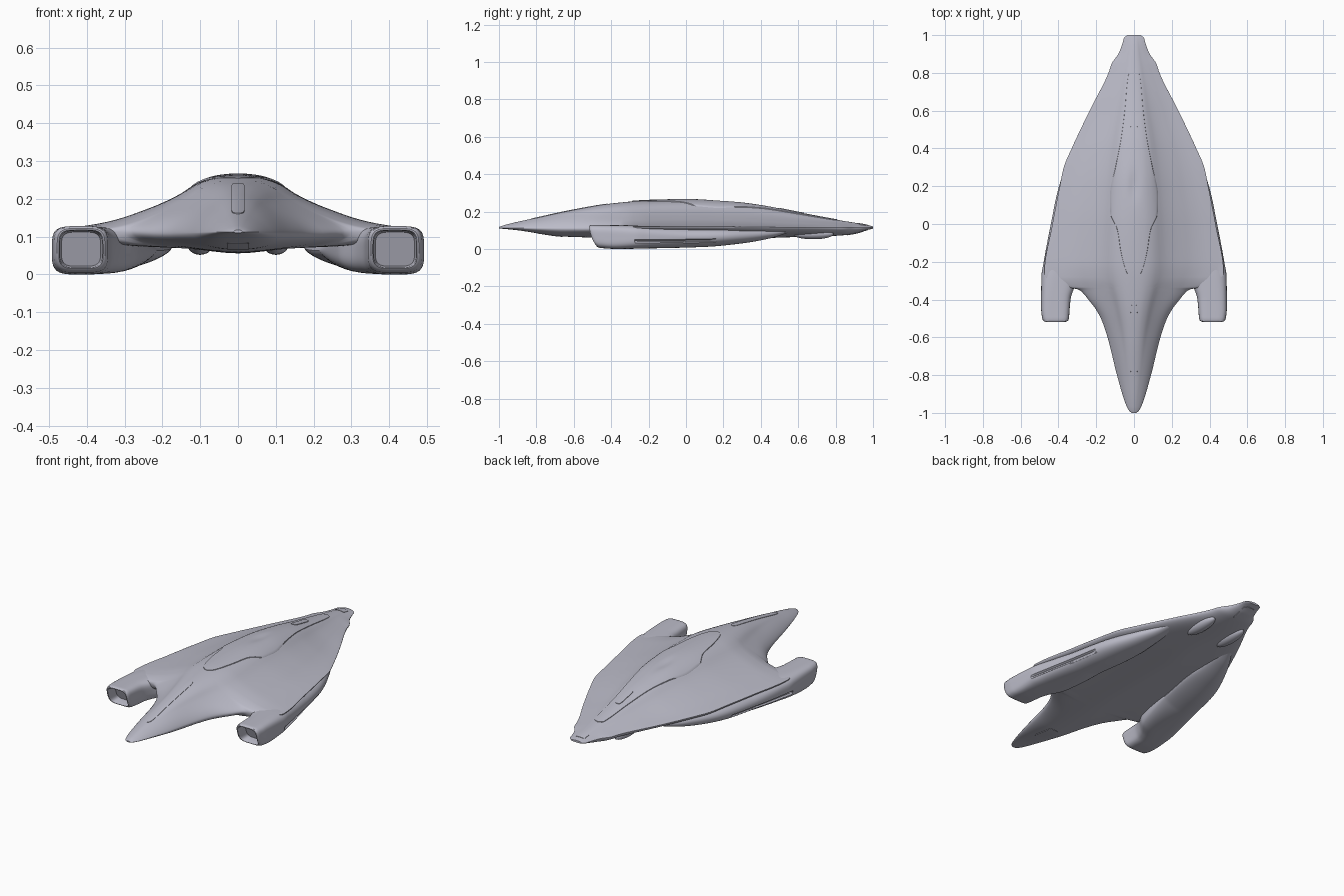
import bpy
import bmesh
import math

cube = bpy.data.objects.get("Cube")
if cube:
    bpy.data.objects.remove(cube, do_unlink=True)

# Single hull paint
paint = bpy.data.materials.new("pale_lavender_grey")
paint.use_nodes = True
COLOUR = (0.50, 0.50, 0.58, 1)
paint.diffuse_color = COLOUR
paint.node_tree.nodes["Principled BSDF"].inputs["Base Color"].default_value = COLOUR


def curve(*keys):
    """Smooth curve through (position, value) keys that never overshoots."""
    slopes = [(b[1] - a[1]) / (b[0] - a[0]) for a, b in zip(keys, keys[1:])]
    tangents = [slopes[0]]
    for a, b in zip(slopes, slopes[1:]):
        tangents.append(2 * a * b / (a + b) if a * b > 0 else 0)
    tangents.append(slopes[-1])

    def value(y):
        y = min(max(y, keys[0][0]), keys[-1][0])
        i = 0
        while i < len(slopes) - 1 and y > keys[i + 1][0]:
            i += 1
        span = keys[i + 1][0] - keys[i][0]
        t = (y - keys[i][0]) / span
        blend = t * t * (3 - 2 * t)
        start = t * (1 - t) * (1 - t) * span
        end = t * t * (t - 1) * span
        return (keys[i][1] * (1 - blend) + keys[i + 1][1] * blend
                + tangents[i] * start + tangents[i + 1] * end)
    return value


# Hull outline, shoulder width and heights along the length
width = curve((-1, .012), (-.99, .025), (-.95, .045), (-.8, .09), (-.6, .14), (-.5, .175),
              (-.45, .203), (-.4, .242), (-.36, .275), (-.345, .3), (-.335, .36), (-.3, .45),
              (-.26, .475), (0, .432), (.2, .393), (.3, .372), (.4, .33), (.6, .235),
              (.8, .135), (.85, .118), (.9, .083), (.96, .06), (.985, .053), (1, .035))
shoulder = curve((-1, .03), (-.8, .115), (-.6, .2), (-.45, .3), (-.3, .42), (-.2, .46),
                 (0, .45), (.2, .41), (.4, .35), (.6, .25), (.8, .15), (.9, .1), (1, .06))
crest = curve((-1, .118), (-.97, .128), (-.8, .167), (-.6, .21), (-.4, .243), (-.2, .26),
              (0, .264), (.2, .257), (.4, .232), (.6, .194), (.8, .157), (.95, .132), (1, .121))
keel = curve((-1, .11), (-.9, .1), (-.8, .085), (-.65, .066), (-.2, .056), (.3, .056),
             (.6, .064), (.75, .068), (.85, .074), (.92, .086), (.96, .099), (1, .109))
rim = curve((-1, .113), (-.5, .108), (-.35, .112), (-.28, .12), (.1, .12), (.6, .115), (1, .115))
# Cross-section of the back: domed spine, then sloping wings
bell = curve((0, 1), (.03, .999), (.12, .97), (.23, .86), (.34, .64), (.45, .47),
             (.57, .32), (.68, .2), (.8, .11), (1, .02))
# How far the section turns into a plain rounded arch at nose and tail
arch = curve((-1, .9), (-.75, .8), (-.36, 0), (.45, 0), (.9, .4), (1, .5))


def hull_top(x, y):
    u = min(1, abs(x) / width(y))
    dimple = 0.008 * math.exp(-(x / 0.025) ** 2 - ((y - 0.2) / 0.07) ** 2)
    dome = bell(abs(x) / shoulder(y)) * math.sqrt(1 - u ** 10)
    dome += arch(y) * ((1 - u * u) ** 0.8 - dome)
    return rim(y) + (crest(y) - rim(y)) * dome - dimple


def hull_bottom(x, y):
    u = min(1, abs(x) / width(y))
    depth = 0.78 + 0.22 * math.exp(-(x / 0.1) ** 2)
    return rim(y) - (rim(y) - keel(y)) * depth * math.sqrt(1 - u ** 3)


def finish(name, bm):
    bmesh.ops.remove_doubles(bm, verts=bm.verts, dist=0.00005)
    mesh = bpy.data.meshes.new(name)
    bm.to_mesh(mesh)
    bm.free()
    mesh.materials.append(paint)
    obj = bpy.data.objects.new(name, mesh)
    bpy.context.collection.objects.link(obj)
    bpy.ops.object.select_all(action="DESELECT")
    obj.select_set(True)
    bpy.context.view_layer.objects.active = obj
    bpy.ops.object.shade_smooth_by_angle(angle=math.radians(35))
    return obj


def loft(name, rings, closed=True):
    """Skin rows of points; closed rows are capped into a solid."""
    bm = bmesh.new()
    rows = [[bm.verts.new(p) for p in ring] for ring in rings]
    count = len(rows[0])
    for a, b in zip(rows, rows[1:]):
        for i in range(count if closed else count - 1):
            j = (i + 1) % count
            bm.faces.new((a[i], a[j], b[j], b[i]))
    if closed:
        bm.faces.new(rows[0])
        bm.faces.new(rows[-1])
        bmesh.ops.recalc_face_normals(bm, faces=bm.faces)
    return finish(name, bm)


# Main hull, with extra sections through the notch beside each engine
stations = [-math.cos(math.pi * i / 130) for i in range(131)]
stations = sorted(stations + [-0.36 + 0.004 * i for i in range(26)])
HALF = 32
across = [math.sin(math.pi / 2 * i / HALF) for i in range(-HALF, HALF + 1)]
sections = []
for y in stations:
    xs = [u * width(y) for u in across]
    sections.append([(x, y, hull_top(x, y)) for x in xs]
                    + [(x, y, hull_bottom(x, y)) for x in xs[-2:0:-1]])
loft("main_hull", sections)

# Engine pods, square at the intake and fairing into the belly behind it
inner = curve((-.52, .345), (-.4, .335), (-.34, .315), (-.25, .265), (0, .215), (.3, .175),
              (.55, .175))
outer = curve((-.52, .485), (-.45, .492), (-.28, .49), (-.2, .478), (0, .44), (.2, .397),
              (.4, .312), (.55, .225))
pod_top = curve((-.52, .128), (-.3, .127), (-.1, .12), (.2, .115), (.55, .104))
pod_base = curve((-.52, .006), (-.4, 0), (-.2, .003), (.1, .011), (.3, .03), (.45, .057), (.55, .088))


def pod_ring(y, scale=1, depth=0):
    blend = min(1, max(0, (y + 0.45) / 0.45))
    mid_x = inner(y) + (outer(y) - inner(y)) * (0.5 + 0.1 * blend)
    mid_z, half_z = (pod_top(y) + pod_base(y)) / 2, (pod_top(y) - pod_base(y)) / 2
    ring = []
    for i in range(64):
        angle = 2 * math.pi * i / 64
        c, s = math.cos(angle), math.sin(angle)
        # Rounded outer flank, tapering inner flank
        power = 4.2 - (2.1 if c > 0 else 2.6) * blend
        half_x = outer(y) - mid_x if c > 0 else mid_x - inner(y)
        r = scale / (abs(c) ** power + abs(s) ** power) ** (1 / power)
        x, z = mid_x + half_x * r * c, mid_z + half_z * r * s
        # Long recess down the outer flank
        if c > 0.5 and -0.27 < y < 0.15 and -0.48 < r * s < -0.2:
            x -= 0.01
        # Rounded lip, leaning back towards the bottom
        low = (1 - r * s) / 2
        rake = (0.02 * low + 0.03 * low ** 3) * max(0, 1 - (y + 0.52) / 0.3)
        ring.append((x, y + rake + depth, z))
    return ring


pod_rings = [pod_ring(-.52, .74, .06), pod_ring(-.52, .8, .008), pod_ring(-.52, .84),
             pod_ring(-.52, .9), pod_ring(-.516, .96)]
pod_rings += [pod_ring(-0.505 + 1.055 * i / 84) for i in range(85)]
pods = loft("engine_pods", pod_rings)
pods.modifiers.new("Mirror", "MIRROR")


def panel(name, start, end, half_width, lift, surface=hull_top):
    """Thin raised panel that follows the hull skin."""
    side = 1 if surface is hull_top else -1
    columns = [-1, -0.97] + [i / 10 for i in range(-9, 10)] + [0.97, 1]
    rows = []
    for i in range(61):
        y = (start + end) / 2 - (end - start) / 2 * math.cos(math.pi * i / 60)
        row = []
        for s in columns[::side]:
            x = s * half_width(y)
            edge = abs(s) == 1 or i in (0, 60)
            row.append((x, y, surface(x, y) + side * (-0.004 if edge else lift)))
        rows.append(row)
    return loft(name, rows, closed=False)


def rounded(start, end, half):
    """Half width of a strip with rounded ends."""
    def value(y):
        t = abs(2 * (y - start) / (end - start) - 1)
        return half * math.sqrt(max(0, 1 - t ** 12))
    return value


# Long canopy, its spine, and the hatches
canopy = curve((-.29, 0), (-.28, .022), (-.25, .042), (-.15, .07), (-.03, .09), (.06, .128),
               (.15, .13), (.3, .1), (.45, .07), (.6, .05), (.78, .032), (.8, .025), (.81, 0))
panel("canopy", -.29, .81, canopy, 0.003)
panel("canopy_spine", .5, .63, rounded(.5, .63, .018), 0.006)
panel("nose_strip", -.83, -.42, rounded(-.83, -.42, .018), 0.002)
panel("tail_hatch", .92, .97, rounded(.92, .97, .03), 0.002)
panel("nose_belly_hatch", -.8, -.66, rounded(-.8, -.66, .03), 0.002, hull_bottom)
panel("tail_belly_hatch", .86, .97, rounded(.86, .97, .035), 0.002, hull_bottom)

# Small blisters under the tail
bm = bmesh.new()
for side in (-1, 1):
    made = bmesh.ops.create_uvsphere(bm, u_segments=32, v_segments=16, radius=1)
    bmesh.ops.scale(bm, vec=(0.034, 0.11, 0.028), verts=made["verts"])
    bmesh.ops.translate(bm, vec=(side * 0.1, 0.68, 0.08), verts=made["verts"])
finish("tail_blisters", bm)
